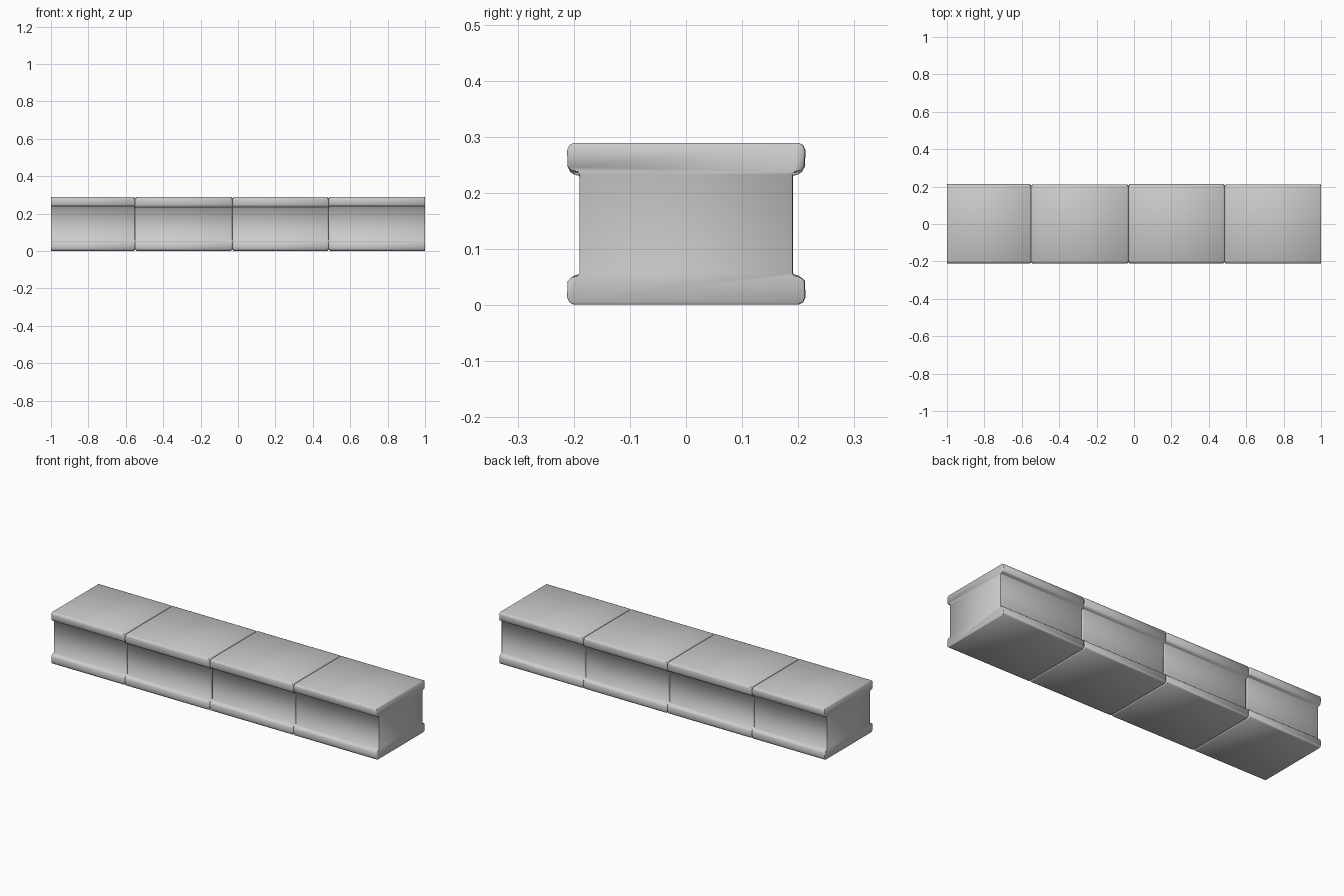
import bpy, bmesh, math

cube = bpy.data.objects.get("Cube")
if cube:
    bpy.data.objects.remove(cube, do_unlink=True)

# Single plain stone colour
stone = bpy.data.materials.new("grey_stone")
stone.use_nodes = True
grey = (0.6, 0.6, 0.6, 1)
stone.diffuse_color = grey
stone.node_tree.nodes["Principled BSDF"].inputs["Base Color"].default_value = grey

HEIGHT = 0.29
MID = HEIGHT / 2
# Quarter section: bottom edge, rounded flange, step into the recessed web
QUARTER = [(0.2, 0.001), (0.208, 0.005), (0.212, 0.014), (0.211, 0.043),
           (0.206, 0.048), (0.195, 0.051), (0.19, 0.056)]


def section(lip):
    """Closed flanged outline; lip is the height added to the web step."""
    low = [(y, z) for y, z in QUARTER]
    high = [(y, HEIGHT - z - (lip if y < 0.21 and z > 0.04 else 0))
            for y, z in reversed(QUARTER)]
    side = low + high
    return side + [(-y, z) for y, z in reversed(side)]


def block(name, x0, x1, worn_left, worn_right, shift, lip):
    """Extrude the section along x, chamfering the ends that meet a joint."""
    bm = bmesh.new()
    stations = []
    for x, inward, worn in ((x0, 1, worn_left), (x1, -1, worn_right)):
        inset = 0.007 if worn else 0.002
        ends = [(x, inset), (x + inward * inset, 0)]
        stations += ends if inward > 0 else ends[::-1]
    rings = []
    for x, inset in stations:
        ring = []
        for y, z in section(lip):
            y = y * (1 - inset / 0.21) + shift
            z = MID + (z - MID) * (1 - inset / MID)
            ring.append(bm.verts.new((x, y, z)))
        rings.append(ring)
    count = len(rings[0])
    for a, b in zip(rings, rings[1:]):
        for i in range(count):
            j = (i + 1) % count
            bm.faces.new((a[i], a[j], b[j], b[i]))
    bm.faces.new(rings[0])
    bm.faces.new(rings[-1])
    bmesh.ops.recalc_face_normals(bm, faces=bm.faces)
    mesh = bpy.data.meshes.new(name)
    bm.to_mesh(mesh)
    bm.free()
    mesh.materials.append(stone)
    obj = bpy.data.objects.new(name, mesh)
    bpy.context.collection.objects.link(obj)
    bpy.ops.object.select_all(action='DESELECT')
    obj.select_set(True)
    bpy.context.view_layer.objects.active = obj
    bpy.ops.object.shade_smooth_by_angle(angle=math.radians(50))


# Four blocks laid end to end
joints = [-1, -0.55, -0.03, 0.485, 1]
shifts = [0.001, 0, 0.001, 0]
lips = [0, 0.005, 0.004, 0]
for n in range(4):
    block(f"beam_block_{n + 1}", joints[n], joints[n + 1],
          n > 0, n < 3, shifts[n], lips[n])
